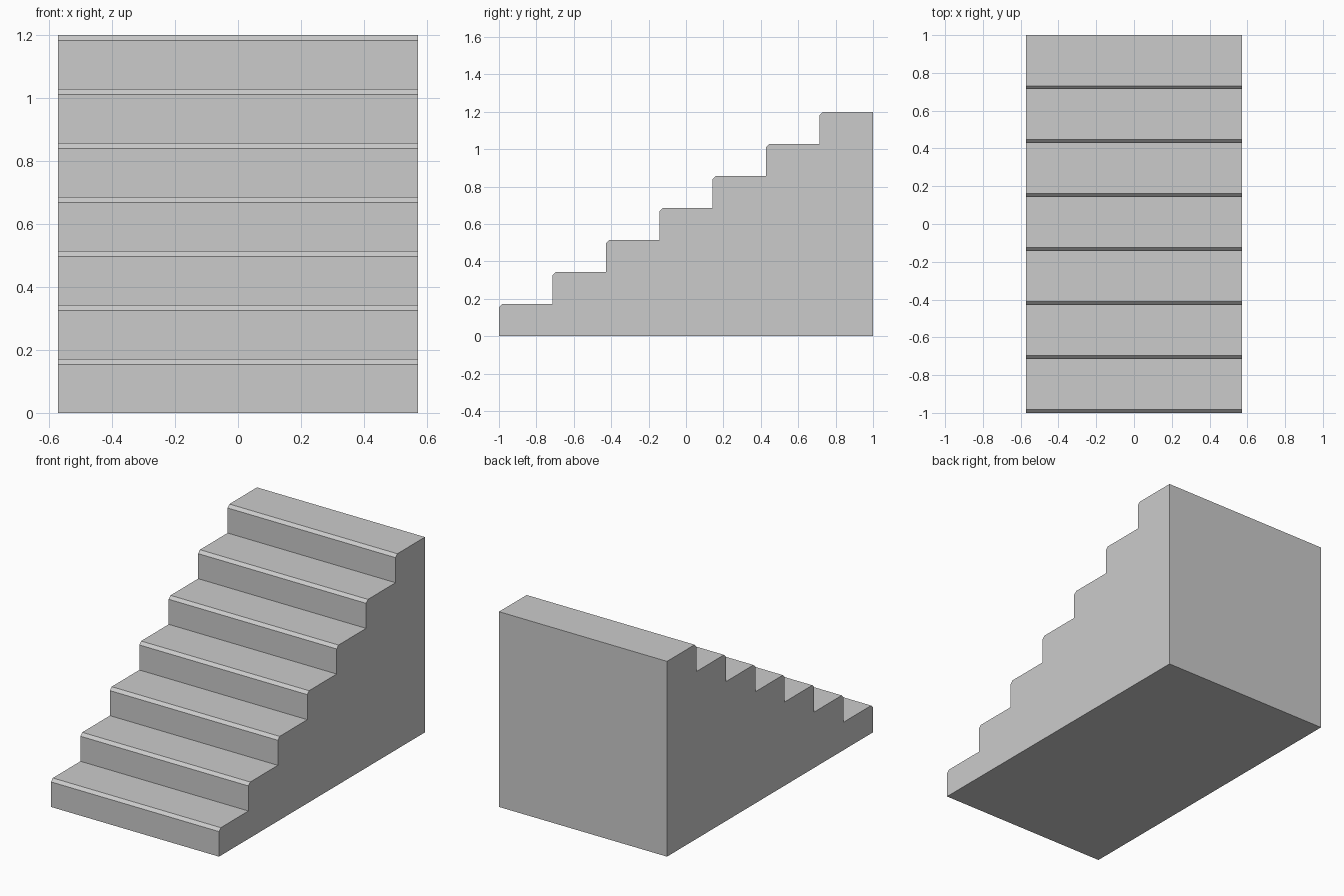
import bpy, bmesh

if "Cube" in bpy.data.objects:
    bpy.data.objects.remove(bpy.data.objects["Cube"])

STEPS = 7
RUN, RISE = 2 / STEPS, 1.2 / STEPS
HALF_WIDTH = 0.571
CHAMFER = 0.0175

# Side profile: riser, chamfered nosing and tread for each step
profile = [(-1, 0)]
for i in range(STEPS):
    y, z = -1 + i * RUN, (i + 1) * RISE
    profile += [(y, z - CHAMFER), (y + CHAMFER, z), (y + RUN, z)]
profile.append((1, 0))

# Extrude the profile across the width
bm = bmesh.new()
side = bm.faces.new([bm.verts.new((-HALF_WIDTH, y, z)) for y, z in profile])
result = bmesh.ops.extrude_face_region(bm, geom=[side], use_keep_orig=True)
moved = [g for g in result["geom"] if isinstance(g, bmesh.types.BMVert)]
bmesh.ops.translate(bm, verts=moved, vec=(2 * HALF_WIDTH, 0, 0))
bmesh.ops.recalc_face_normals(bm, faces=bm.faces)

mesh = bpy.data.meshes.new("staircase")
bm.to_mesh(mesh)
bm.free()
bpy.context.collection.objects.link(bpy.data.objects.new("staircase", mesh))
